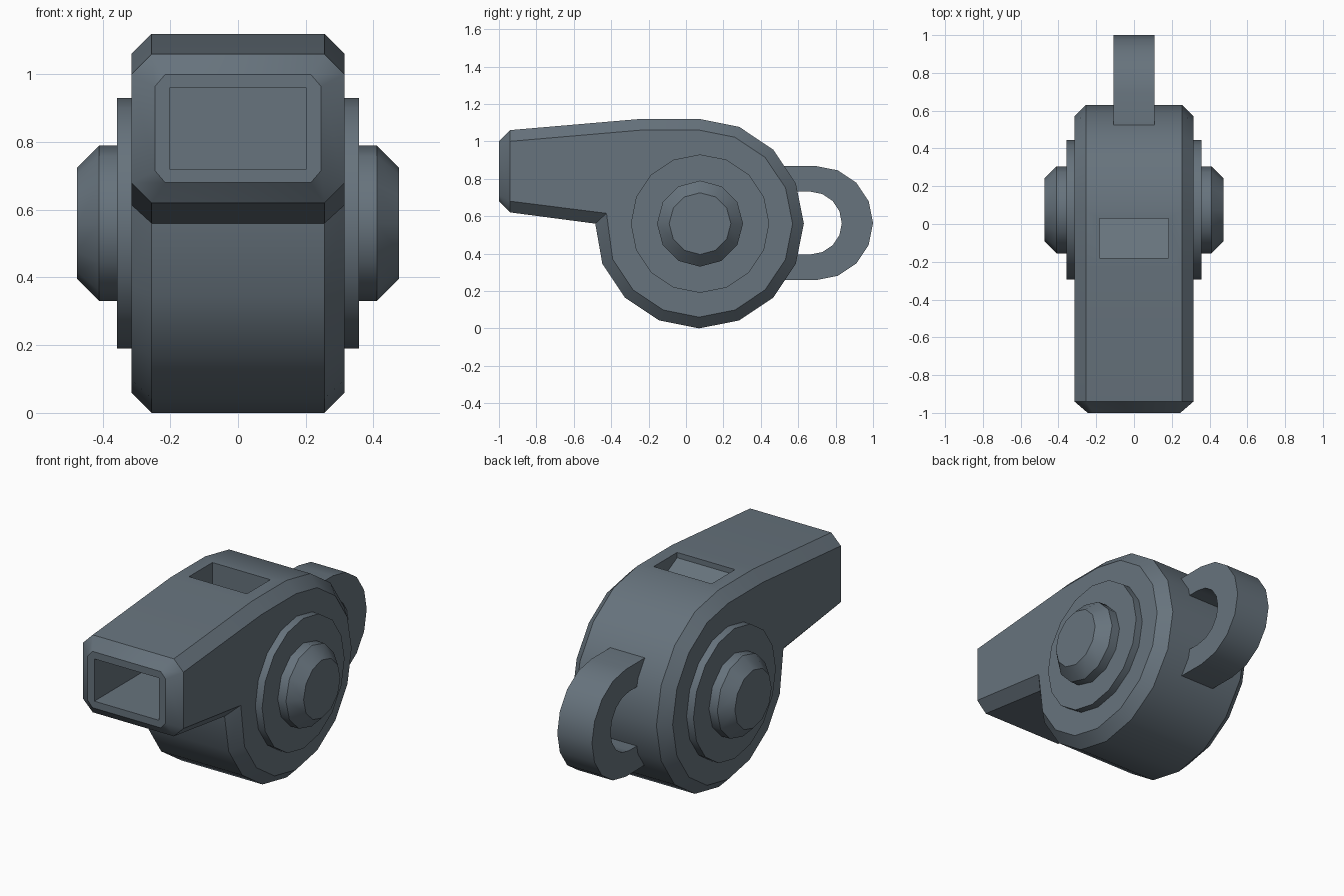
import bpy, bmesh, math

cube = bpy.data.objects.get("Cube")
if cube:
    bpy.data.objects.remove(cube, do_unlink=True)

slate = bpy.data.materials.new("slate grey")
slate.use_nodes = True
COLOR = (0.135, 0.172, 0.205, 1)
slate.diffuse_color = COLOR
slate.node_tree.nodes["Principled BSDF"].inputs["Base Color"].default_value = COLOR

CY, CZ = 0.07, 0.56  # axis of the round chamber


def make_object(name, bm):
    bmesh.ops.recalc_face_normals(bm, faces=bm.faces)
    mesh = bpy.data.meshes.new(name)
    bm.to_mesh(mesh)
    bm.free()
    mesh.materials.append(slate)
    obj = bpy.data.objects.new(name, mesh)
    bpy.context.collection.objects.link(obj)
    return obj


def activate(obj):
    bpy.ops.object.select_all(action='DESELECT')
    obj.select_set(True)
    bpy.context.view_layer.objects.active = obj


def smooth(obj):
    activate(obj)
    bpy.ops.object.shade_smooth_by_angle(angle=math.radians(35))


def arc(cy, cz, r, start, end, steps):
    angles = [math.radians(start + (end - start) * i / steps) for i in range(steps + 1)]
    return [(cy + r * math.cos(a), cz + r * math.sin(a)) for a in angles]


def bridge(bm, a, b, skip=None):
    n = len(a)
    for i in range(n):
        if i != skip:
            j = (i + 1) % n
            bm.faces.new((a[i], a[j], b[j], b[i]))


def prism(name, outline, half_width):
    bm = bmesh.new()
    left, right = [[bm.verts.new((x, y, z)) for y, z in outline]
                   for x in (-half_width, half_width)]
    bridge(bm, left, right)
    bm.faces.new(left)
    bm.faces.new(right)
    return make_object(name, bm)


# Whistle body: chamfered side profile with a tapering mouthpiece
outer = arc(CY, CZ, 0.56, 90, -157.5, 11) + [
    (-0.485, 0.56), (-0.94, 0.62), (-0.94, 1.06), (-0.24, 1.12)]
inner = arc(CY, CZ, 0.50, 90, -157.5, 11) + [
    (-0.425, 0.615), (-0.94, 0.68), (-0.94, 1.0), (-0.24, 1.06)]
low, high = 13, 14  # mouth corners in both profiles
bm = bmesh.new()
loops = [[bm.verts.new((x, y, z)) for y, z in outline]
         for x, outline in ((-0.315, inner), (-0.255, outer), (0.255, outer), (0.315, inner))]
for a, b in zip(loops, loops[1:]):
    bridge(bm, a, b, skip=low)
bm.faces.new(loops[0])
bm.faces.new(loops[3])

# Bevelled mouth rim
rim = [l[low] for l in loops] + [l[high] for l in reversed(loops)]
xs = (-0.245, -0.215, 0.215, 0.245)
dz = (0.125, 0.16, 0.16, 0.125)
tip = [bm.verts.new((x, -1, 0.84 - d)) for x, d in zip(xs, dz)]
tip += [bm.verts.new((x, -1, 0.84 + d)) for x, d in zip(reversed(xs), dz)]
bridge(bm, rim, tip)
bm.faces.new(tip)
body = make_object("whistle_body", bm)

# Air duct and sloped sound window cut into the body
cutters = [
    prism("duct_cutter", [(-1.1, 0.72), (-1.1, 0.96), (-0.4, 0.96), (-0.4, 0.72)], 0.203),
    prism("window_cutter", [(-0.18, 1.2), (0.03, 1.2), (0.03, 0.98), (-0.18, 1.09)], 0.182),
]
for cutter in cutters:
    cutter.hide_render = True
    activate(body)
    mod = body.modifiers.new("cut", 'BOOLEAN')
    mod.operation = 'DIFFERENCE'
    mod.solver = 'EXACT'
    mod.object = cutter
    bpy.ops.object.modifier_apply(modifier=mod.name)
    bpy.data.objects.remove(cutter, do_unlink=True)
smooth(body)


# Round side plates and hubs, turned about the chamber axis
def turned(name, side, profile, sides):
    bm = bmesh.new()
    rings = [[bm.verts.new((side * x, y, z)) for y, z in arc(CY + 0.005, CZ, r, 90, 450, sides)[:-1]]
             for x, r in profile]
    for a, b in zip(rings, rings[1:]):
        bridge(bm, a, b)
    bm.faces.new(rings[0])
    bm.faces.new(rings[-1])
    smooth(make_object(name, bm))


for label, side in (("left", 1), ("right", -1)):
    turned(label + "_side_plate", side, [(0.29, 0.37), (0.358, 0.37)], 16)
    turned(label + "_hub", side, [(0.33, 0.23), (0.41, 0.23), (0.475, 0.165)], 12)

# Lanyard loop at the back
loop_outline = ([(0.5, 0.26)] + arc(0.695, 0.563, 0.305, -90, 90, 8) + [(0.5, 0.868), (0.5, 0.731)]
                + arc(0.665, 0.563, 0.168, 90, -90, 8) + [(0.5, 0.395)])
smooth(prism("lanyard_loop", loop_outline, 0.109))
